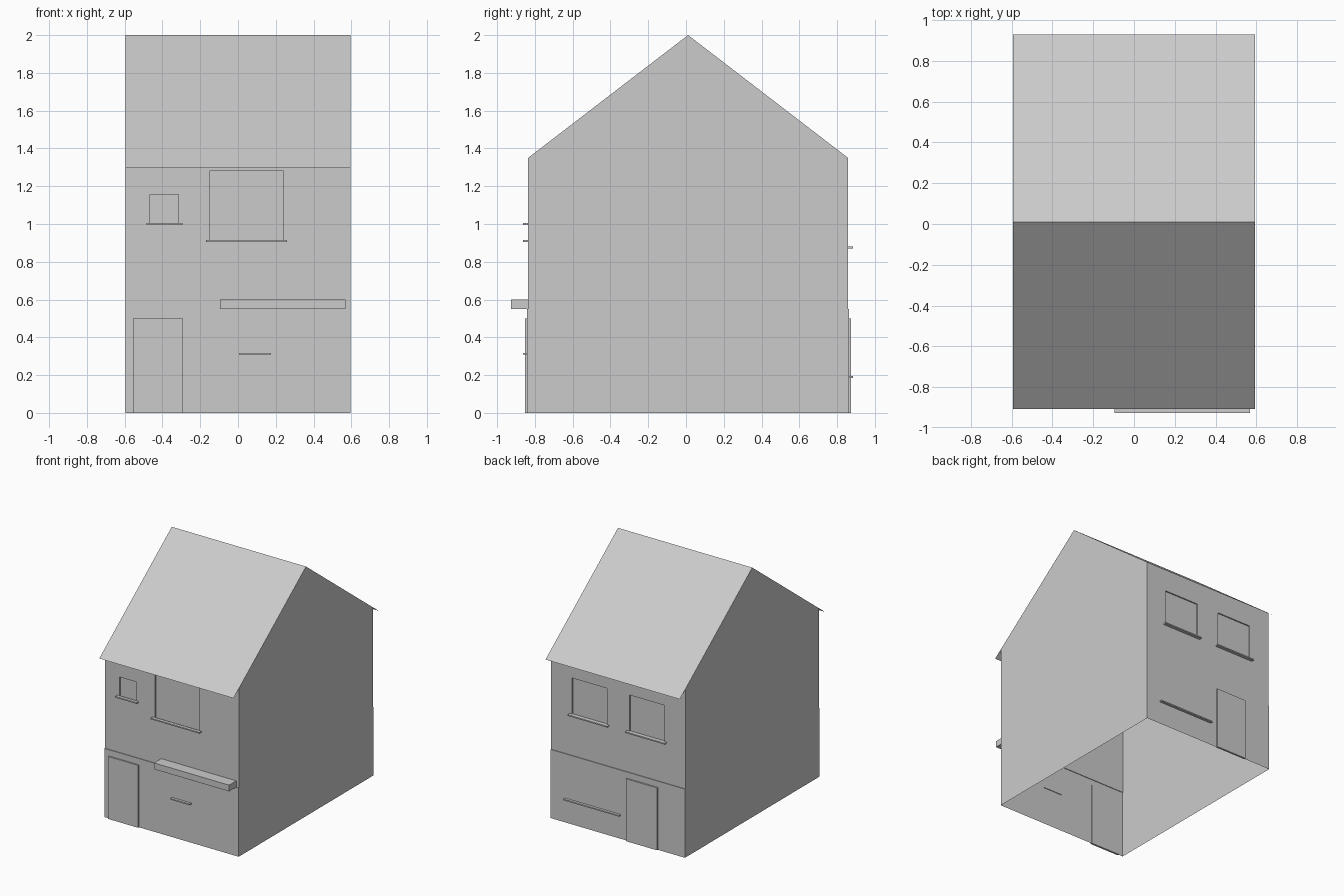
import bpy

if "Cube" in bpy.data.objects:
    bpy.data.objects.remove(bpy.data.objects["Cube"])

W = 0.595                    # half width
YC = 0.011                   # ridge line position
D = 0.847                    # half depth of the upper storey
STEP, DOOR = 0.005, 0.016    # how far plinth storey and doors stand proud
ZS, ZE, ZR = 0.55, 1.35, 2.0 # storey step, wall top, ridge


def mesh(name, verts, faces):
    me = bpy.data.meshes.new(name)
    me.from_pydata(verts, [], faces)
    me.update()
    ob = bpy.data.objects.new(name, me)
    bpy.context.collection.objects.link(ob)
    return ob


def box(name, x0, x1, y0, y1, z0, z1):
    bpy.ops.mesh.primitive_cube_add(size=1, location=((x0 + x1) / 2, (y0 + y1) / 2, (z0 + z1) / 2))
    ob = bpy.context.object
    ob.name = name
    ob.scale = (abs(x1 - x0), abs(y1 - y0), z1 - z0)
    return ob


def wall(name, side, windows, recess=0.01):
    """Street or garden wall: plinth storey, step, upper storey with shallow window recesses."""
    verts, faces = [], []
    y = YC + side * D
    yp = y + side * STEP
    yi = y - side * recess

    def quad(*pts):
        n = len(verts)
        verts.extend(pts)
        faces.append(tuple(range(n, n + 4))[::-side])

    def panel(x0, x1, z0, z1, yy):
        quad((x0, yy, z0), (x1, yy, z0), (x1, yy, z1), (x0, yy, z1))

    panel(-W, W, 0, ZS, yp)
    quad((-W, yp, ZS), (W, yp, ZS), (W, y, ZS), (-W, y, ZS))
    xs = sorted({-W, W, *[v for w in windows for v in w[:2]]})
    zs = sorted({ZS, ZE, *[v for w in windows for v in w[2:]]})
    for a, b in zip(xs, xs[1:]):
        for c, d in zip(zs, zs[1:]):
            inside = any(w[0] <= a and b <= w[1] and w[2] <= c and d <= w[3] for w in windows)
            if not inside:
                panel(a, b, c, d, y)
    for a, b, c, d in windows:
        panel(a, b, c, d, yi)
        ring = [(a, c), (b, c), (b, d), (a, d)]
        for (p, q), (r, s) in zip(ring, ring[1:] + ring[:1]):
            quad((p, y, q), (r, y, s), (r, yi, s), (p, yi, q))
    return mesh(name, verts, faces)


# front and back walls
front_windows = [(-0.465, -0.315, 1.0, 1.155), (-0.15, 0.24, 0.91, 1.28)]
back_windows = [(0.10, 0.41, 0.88, 1.17), (-0.41, -0.10, 0.88, 1.17)]
wall("front_wall", -1, front_windows)
wall("back_wall", 1, back_windows)

# gable walls
P = D + STEP
profile = [(-P, 0), (P, 0), (P, ZS), (D, ZS), (D, ZE), (0, ZR), (-D, ZE), (-D, ZS), (-P, ZS)]
for name, s in (("left_gable", -1), ("right_gable", 1)):
    mesh(name, [(s * W, YC + y, z) for y, z in profile], [tuple(range(len(profile)))[::s]])

# thin roof sheet continuing past the walls as eaves
R = 0.918
ze = ZR - R * (ZR - ZE) / D
mesh("roof", [(x, YC + y, z) for y, z in ((-R, ze), (0, ZR), (R, ze)) for x in (-W, W)],
     [(0, 1, 3, 2), (2, 3, 5, 4)])

# doors, standing slightly proud of the lower storey
for name, s, x0, x1 in (("front_door", -1, -0.555, -0.29), ("back_door", 1, -0.355, -0.08)):
    ya, yb = sorted((YC + s * D, YC + s * (D + DOOR)))
    box(name, x0, x1, ya, yb, 0, 0.5)

# window sills: side, x range, centre height
for s, x0, x1, z in ((-1, -0.485, -0.295, 1.0), (-1, -0.17, 0.26, 0.91), (-1, 0.005, 0.175, 0.313),
                     (1, 0.08, 0.43, 0.876), (1, -0.43, -0.08, 0.876), (1, -0.025, 0.47, 0.19)):
    ya, yb = sorted((YC + s * D, YC + s * (D + 0.026)))
    box("window_sill", x0, x1, ya, yb, z - 0.005, z + 0.005)

# canopy above the ground-floor front
box("front_canopy", -0.095, 0.57, -0.927, YC - D, 0.55, 0.60)
